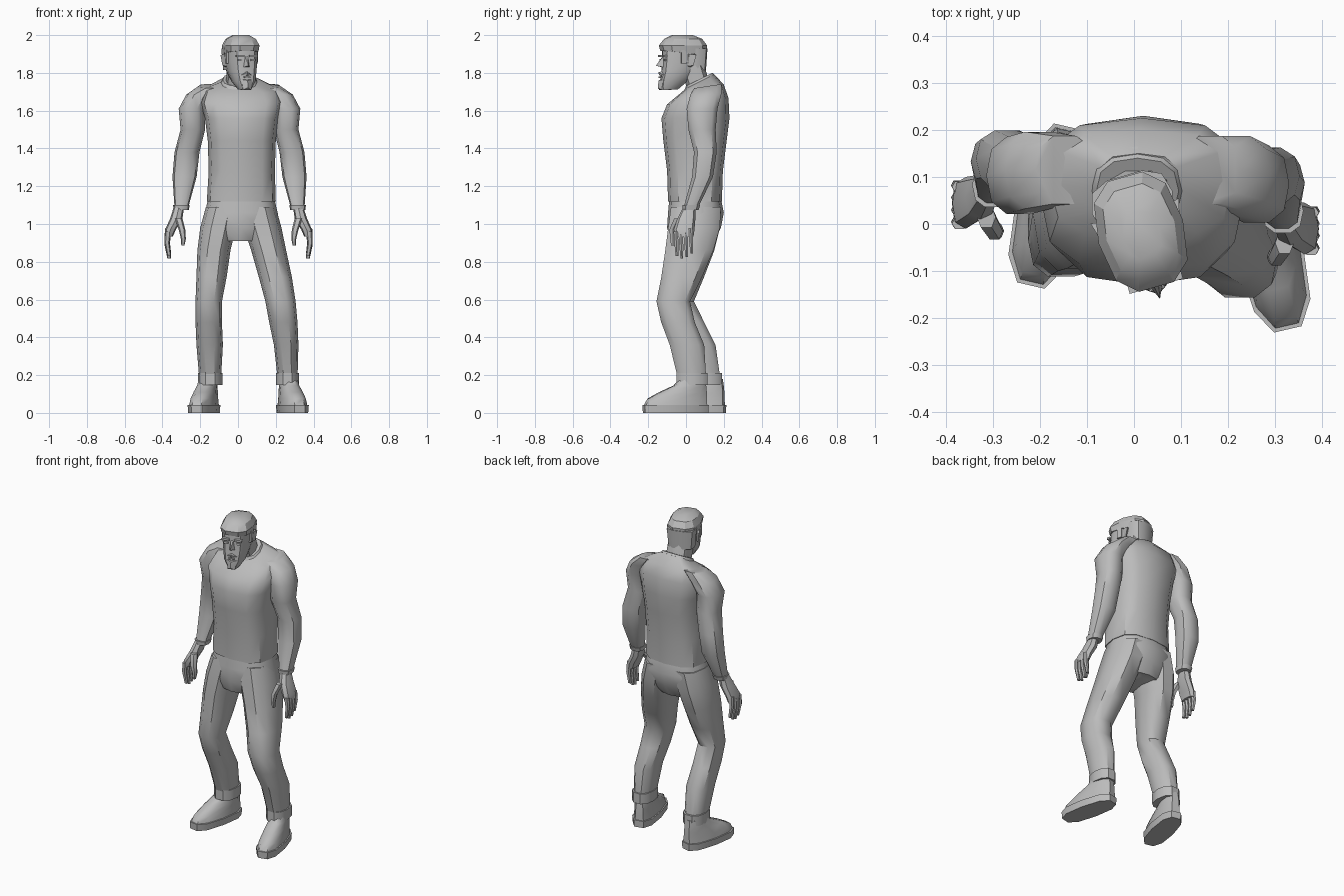
import bpy
import bmesh
from math import cos, sin, pi, radians
from mathutils import Matrix, Vector

old = bpy.data.objects.get("Cube")
if old:
    bpy.data.objects.remove(old, do_unlink=True)

# One plain grey for the whole figure
GREY = (0.5, 0.5, 0.5, 1)
grey = bpy.data.materials.new("plain grey")
grey.use_nodes = True
grey.diffuse_color = GREY
grey.node_tree.nodes["Principled BSDF"].inputs["Base Color"].default_value = GREY


def finish(name, bm, matrix=None, angle=40):
    """Turn a bmesh into a shaded object with the grey material."""
    if matrix:
        bm.transform(matrix)
    bmesh.ops.recalc_face_normals(bm, faces=bm.faces)
    mesh = bpy.data.meshes.new(name)
    bm.to_mesh(mesh)
    bm.free()
    mesh.materials.append(grey)
    obj = bpy.data.objects.new(name, mesh)
    bpy.context.collection.objects.link(obj)
    bpy.ops.object.select_all(action="DESELECT")
    obj.select_set(True)
    bpy.context.view_layer.objects.active = obj
    bpy.ops.object.shade_smooth_by_angle(angle=radians(angle))
    return obj


def squash(value, power):
    return abs(value) ** power * (1 if value >= 0 else -1)


def loft(name, rings, sides=10, power=0.8, matrix=None, angle=40):
    """Skin rings given as (x min, x max, y min, y max, z, optional slope)."""
    bm = bmesh.new()
    loops = []
    for x0, x1, y0, y1, z, *slope in rings:
        loop = []
        for i in range(sides):
            a = 2 * pi * i / sides
            dx = squash(cos(a), power) * (x1 - x0) / 2
            dy = squash(sin(a), power) * (y1 - y0) / 2
            dz = dy * slope[0] if slope else 0
            loop.append(bm.verts.new(((x0 + x1) / 2 + dx, (y0 + y1) / 2 + dy, z + dz)))
        loops.append(loop)
    for low, high in zip(loops, loops[1:]):
        for i in range(sides):
            j = (i + 1) % sides
            bm.faces.new((low[i], low[j], high[j], high[i]))
    bm.faces.new(loops[0])
    bm.faces.new(loops[-1])
    return finish(name, bm, matrix, angle)


def wedge(name, points, matrix=None):
    """Convex solid around a few points."""
    bm = bmesh.new()
    for p in points:
        bm.verts.new(p)
    bmesh.ops.convex_hull(bm, input=bm.verts)
    return finish(name, bm, matrix, 25)


def box(name, centre, size, matrix=None):
    bm = bmesh.new()
    bmesh.ops.create_cube(bm, size=1)
    bm.transform(Matrix.Translation(centre) @ Matrix.Diagonal(Vector(size).to_4d()))
    return finish(name, bm, matrix)


def mirror_x(rings, centre):
    return [(2 * centre - r[1], 2 * centre - r[0], *r[2:]) for r in rings]


def shift_y(rings, top, bottom):
    """Slide rings along y, by more towards the last one."""
    n = len(rings) - 1
    out = []
    for i, (x0, x1, y0, y1, *rest) in enumerate(rings):
        d = top + (bottom - top) * i / n
        out.append((x0, x1, y0 + d, y1 + d, *rest))
    return out


# Torso with a hunched upper back
loft("shirt", [
    (-.165, .2, -.095, .19, 1.12), (-.155, .195, -.1, .195, 1.28),
    (-.16, .2, -.12, .215, 1.44), (-.175, .215, -.13, .23, 1.56),
    (-.2, .235, -.1, .225, 1.65, .1), (-.18, .21, -.03, .2, 1.715, .2),
    (-.08, .1, 0, .15, 1.755, .5)], sides=12, power=.7)
loft("collar", [(-.1, .115, -.02, .165, 1.73, .5), (-.08, .095, 0, .14, 1.765, .5)], sides=12)
loft("neck", [(-.065, .08, .01, .14, 1.7), (-.06, .08, -.04, .1, 1.84)])

# Hips and trouser legs
loft("hips", [
    (-.158, .192, -.088, .185, 1.135), (-.175, .21, -.095, .2, 1.06),
    (-.19, .225, -.1, .185, .98), (-.09, .11, -.08, .15, .91)], sides=12, power=.75)
legs = {
    "left": [
        (.01, .2, -.085, .19, 1.09), (.03, .23, -.1, .185, .98), (.07, .255, -.115, .15, .86),
        (.11, .285, -.135, .09, .72), (.145, .305, -.16, .025, .59), (.165, .315, -.135, .05, .48),
        (.19, .32, -.09, .1, .36), (.21, .315, -.045, .11, .18)],
    "right": [
        (-.17, .01, -.085, .19, 1.09), (-.2, -.01, -.1, .185, .98), (-.215, -.04, -.105, .155, .86),
        (-.22, -.06, -.11, .1, .72), (-.225, -.085, -.115, .045, .59), (-.225, -.085, -.08, .1, .48),
        (-.22, -.08, -.025, .16, .36), (-.205, -.09, .03, .185, .18)],
}
for side, rings in legs.items():
    loft(side + "_trouser_leg", rings)
    x0, x1, y0, y1, z = rings[-1]
    cuff = (x0 - .008, x1 + .008, y0 - .008, y1 + .008)
    loft(side + "_trouser_cuff", [(*cuff, .148), (*cuff, .212)])

# Shoes, modelled pointing forward and then turned out
for side, turn, spot in (("left", 13, (.288, -.055, 0)), ("right", -13, (-.18, .038, 0))):
    place = Matrix.Translation(spot) @ Matrix.Rotation(radians(turn), 4, "Z")
    loft(side + "_sole", [(-.068, .068, -.178, .178, 0), (-.072, .072, -.18, .18, .042)],
         power=.75, matrix=place)
    loft(side + "_shoe", [
        (-.065, .065, -.173, .173, .04), (-.06, .06, -.155, .172, .075),
        (-.055, .055, -.09, .17, .11), (-.05, .05, -.01, .165, .145),
        (-.045, .045, .02, .16, .18)], matrix=place)

# Arms with drooping shoulders, wrist cuffs and hands
arm = [
    (.1, .225, .04, .19, 1.73, .15), (.15, .29, .02, .19, 1.685), (.19, .33, .0, .17, 1.61),
    (.19, .32, .01, .16, 1.5), (.22, .352, .04, .165, 1.38), (.235, .363, .03, .145, 1.25),
    (.28, .352, -.015, .065, 1.085)]
palm = [
    (.29, .343, -.01, .05, 1.1), (.3, .365, -.045, .05, 1.03),
    (.335, .392, -.065, .045, .97), (.35, .393, -.06, .04, .935)]
thumb = [
    (.3, .34, -.065, -.015, 1.03), (.285, .32, -.09, -.05, .97),
    (.282, .308, -.085, -.055, .92), (.29, .306, -.08, -.06, .885)]
finger = [
    (.36, .393, -.013, .013, .96), (.368, .395, -.012, .012, .9), (.36, .38, -.008, .008, .83)]
for side, sign, back in (("left", 1, 0), ("right", -1, .055)):
    def place(rings, centre):
        return rings if sign > 0 else mirror_x(rings, centre)

    sleeve = shift_y(place(arm, .008), 0, back)
    loft(side + "_sleeve", sleeve)
    x0, x1, y0, y1, z = sleeve[-1]
    loft(side + "_wrist_cuff", [
        (x0 - .004, x1 + .004, y0 - .004, y1 + .004, z - .01),
        (x0 - .008, x1 + .008, y0 - .006, y1 + .012, z + .015)])
    loft(side + "_palm", shift_y(place(palm, .003), back, back), sides=8)
    loft(side + "_thumb", shift_y(place(thumb, .003), back, back), sides=6)
    for i, name in enumerate(("index", "middle", "ring", "little")):
        y = back - .048 + .026 * i
        droop = (0, -.012, -.005, .015)[i]
        rings = [(a, b, c, d, z + droop) for a, b, c, d, z in shift_y(finger, y - .006, y)]
        loft(f"{side}_{name}_finger", place(rings, .003), sides=6)

# Head, modelled facing forward and then turned a little to its left
head = Matrix.Translation((.014, -.015, 0)) @ Matrix.Rotation(radians(16), 4, "Z")
loft("face", [
    (-.032, .032, -.122, -.03, 1.712), (-.06, .06, -.125, .02, 1.755),
    (-.073, .073, -.118, .09, 1.81), (-.08, .08, -.115, .11, 1.86),
    (-.082, .082, -.112, .115, 1.94)], sides=12, power=.75, matrix=head)
loft("hair_cap", [
    (-.088, .088, -.12, .122, 1.905, -.1), (-.093, .093, -.128, .125, 1.945),
    (-.075, .075, -.1, .1, 1.98), (-.04, .04, -.06, .05, 2)],
    sides=10, power=.75, matrix=head, angle=30)
loft("back_hair", [(-.078, .078, .0, .118, 1.815), (-.089, .089, .0, .125, 1.93)],
     sides=10, power=.7, matrix=head)
wedge("nose", [(-.007, -.11, 1.89), (.007, -.11, 1.89), (-.017, -.112, 1.83),
               (.017, -.112, 1.83), (0, -.15, 1.838)], head)
wedge("beard", [(-.03, -.118, 1.765), (.03, -.118, 1.765), (-.022, -.125, 1.71),
                (.022, -.125, 1.71), (0, -.14, 1.722), (0, -.135, 1.76),
                (-.022, -.07, 1.71), (.022, -.07, 1.71)], head)
wedge("moustache", [(-.036, -.11, 1.785), (.036, -.11, 1.785), (0, -.137, 1.803),
                    (0, -.132, 1.788), (0, -.11, 1.81)], head)
box("lower_lip", (0, -.122, 1.776), (.034, .016, .008), head)
for side, sign in (("left", 1), ("right", -1)):
    box(side + "_eyebrow", (sign * .037, -.112, 1.89), (.044, .02, .012), head)
    box(side + "_eye", (sign * .036, -.112, 1.868), (.026, .008, .012), head)
    wedge(side + "_ear", [
        (sign * x, y, z) for x, y, z in (
            (.075, .0, 1.9), (.075, .005, 1.835), (.075, .04, 1.9), (.075, .02, 1.83),
            (.098, .045, 1.895), (.088, .008, 1.9), (.092, .03, 1.84))], head)
    box(side + "_sideburn", (sign * .081, -.018, 1.885), (.012, .03, .07), head)
